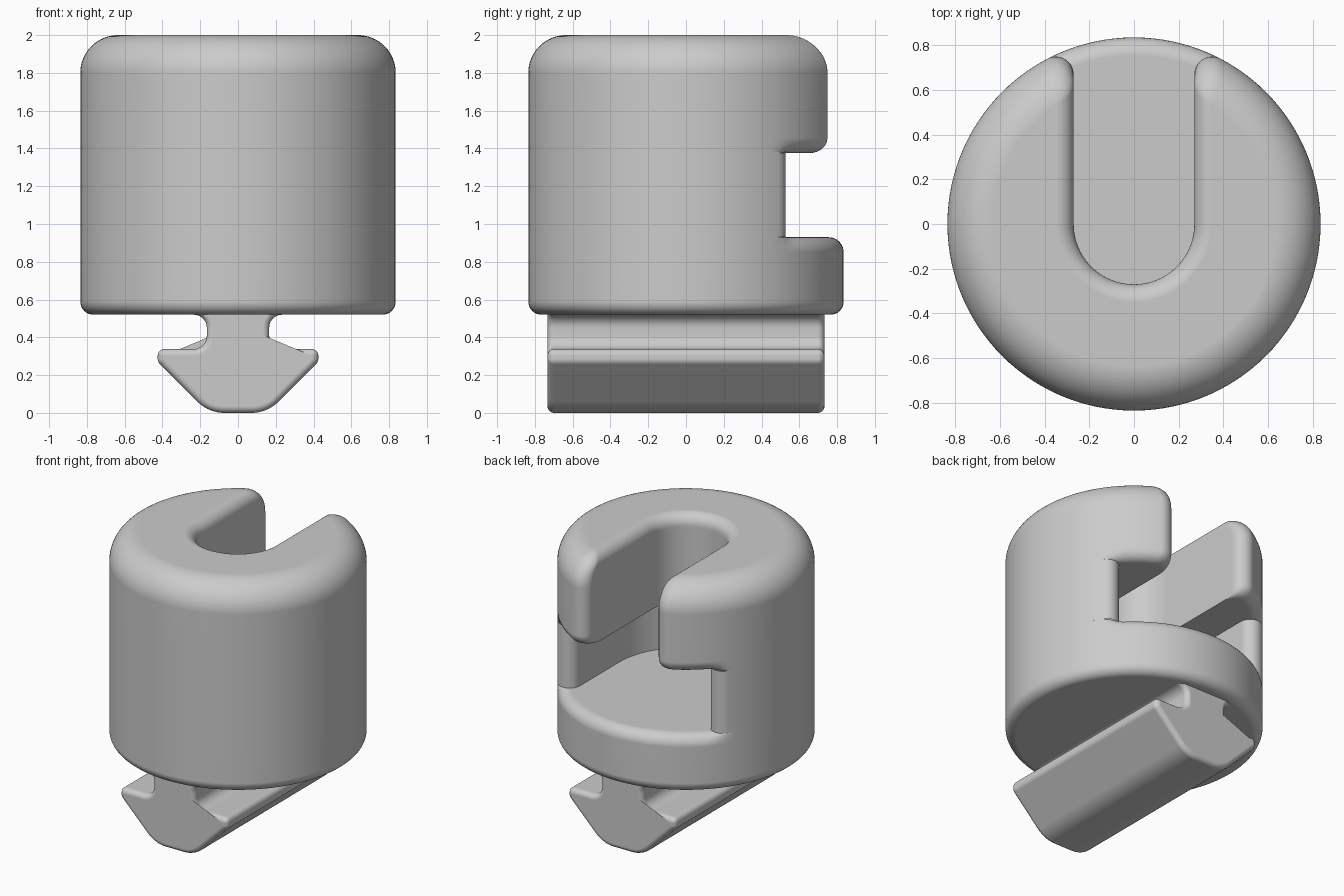
import bpy
import bmesh
from math import sin, cos, pi, sqrt, atan2, tan
from mathutils import Vector

cube = bpy.data.objects.get("Cube")
if cube:
    bpy.data.objects.remove(cube, do_unlink=True)

RADIUS, EDGE = 0.835, 0.08        # body radius, small edge rounding
BOTTOM, FLOOR, CEILING, TOP = 0.52, 0.93, 1.376, 2.0
WIDE, NARROW = 0.528, 0.27        # half widths of the two slots
STEPS = 8

grey = bpy.data.materials.new("light grey")
grey.use_nodes = True
grey.diffuse_color = (0.6, 0.6, 0.6, 1)
grey.node_tree.nodes["Principled BSDF"].inputs["Base Color"].default_value = (0.6, 0.6, 0.6, 1)


def loft(name, rings, caps=True):
    """Skin closed rings of equal length, with optional end caps."""
    bm = bmesh.new()
    rows = [[bm.verts.new(p) for p in ring] for ring in rings]
    n = len(rows[0])
    for a, b in zip(rows, rows[1:]):
        for i in range(n):
            j = (i + 1) % n
            bm.faces.new((a[i], a[j], b[j], b[i]))
    if caps:
        bm.faces.new(rows[0])
        bm.faces.new(rows[-1])
    bmesh.ops.recalc_face_normals(bm, faces=bm.faces)
    mesh = bpy.data.meshes.new(name)
    bm.to_mesh(mesh)
    bm.free()
    mesh.materials.append(grey)
    obj = bpy.data.objects.new(name, mesh)
    bpy.context.collection.objects.link(obj)
    bpy.ops.object.select_all(action='DESELECT')
    obj.select_set(True)
    bpy.context.view_layer.objects.active = obj
    bpy.ops.object.shade_smooth_by_angle(angle=0.6)
    mod = obj.modifiers.new("Flat caps", 'WEIGHTED_NORMAL')
    mod.keep_sharp = True


def mirrored(half):
    """Close a half outline that starts and ends on x = 0."""
    return half + [(-x, y) for x, y in reversed(half[1:-1])]


def arc(cx, cy, r, start, end, n):
    return [(cx + r * cos(start + (end - start) * i / n),
             cy + r * sin(start + (end - start) * i / n)) for i in range(n + 1)]


def slotted(r, w, flare=0):
    """Disc outline with a round-ended slot open to the back."""
    cx, corner = w + EDGE, EDGE - flare
    cy = sqrt((r - corner) ** 2 - cx ** 2)
    a = atan2(cy, cx)
    half = arc(0, 0, w + flare, -pi / 2, 0, 20)
    half += arc(cx, cy, corner, pi, a, 14)
    half += arc(0, 0, r, a, pi / 6, 10)[1:]
    half += arc(0, 0, r, pi / 6, -pi / 2, 40)[1:]
    return mirrored(half)


def disc(r):
    return arc(0, 0, r, 0, 2 * pi, 120)[:-1]


def at_height(outline, z):
    return [(x, y, z) for x, y in outline]


def blend_back(full, inset):
    """Use the inset outline only at the open back."""
    out = []
    for (x, y), (u, v) in zip(full, inset):
        t = min(1, max(0, (y - 0.51) / 0.07))
        out.append((x + (u - x) * t, y + (v - y) * t))
    return out


quarter = [pi / 2 * i / STEPS for i in range(STEPS + 1)]

# Base disc: rounded bottom edge, and rounded rim where the slot opens
rings = [at_height(disc(RADIUS - 0.07 * (1 - sin(q))), BOTTOM + 0.07 * (1 - cos(q)))
         for q in quarter]
rings += [at_height(blend_back(disc(RADIUS), disc(RADIUS - EDGE * (1 - cos(q)))),
                    FLOOR - EDGE + EDGE * sin(q)) for q in quarter]
loft("base_disc", rings)

# Wall around the wide slot
wall = slotted(RADIUS, WIDE)
loft("slot_wall", [at_height(wall, FLOOR), at_height(wall, CEILING)], caps=False)

# Upper collar: narrow slot, rounded overhang, large rounded top edge
rings = [at_height(blend_back(slotted(RADIUS, NARROW),
                              slotted(RADIUS - EDGE * (1 - sin(q)), NARROW)),
                   CEILING + EDGE - EDGE * cos(q)) for q in quarter]
for i in range(17):
    q = pi / 2 * i / 16
    z = TOP - 0.2 + 0.2 * sin(q)
    rise = max(0, z - (TOP - EDGE))
    flare = min(EDGE - sqrt(max(0, EDGE ** 2 - rise ** 2)), EDGE - 0.002)
    rings.append(at_height(slotted(RADIUS - 0.2 * (1 - cos(q)), NARROW, flare), z))
loft("upper_collar", rings)


def rounded(corners):
    """Round the corners (x, z, radius) of a polyline."""
    out = []
    for i, (x, z, r) in enumerate(corners):
        p = Vector((x, z))
        if r == 0:
            out.append(p)
            continue
        a = (Vector(corners[i - 1][:2]) - p).normalized()
        b = (Vector(corners[i + 1][:2]) - p).normalized()
        half = a.angle(b) / 2
        centre = p + (a + b).normalized() * (r / sin(half))
        s = p + a * (r / tan(half)) - centre
        e = p + b * (r / tan(half)) - centre
        sweep = s.angle(e)
        for k in range(STEPS + 1):
            t = k / STEPS
            out.append(centre + (s * sin((1 - t) * sweep) + e * sin(t * sweep)) / sin(sweep))
    return [tuple(p) for p in out]


def shrink(outline, d):
    """Offset a counter-clockwise outline inwards."""
    out = []
    n = len(outline)
    for i in range(n):
        p = Vector(outline[i])
        a = (p - Vector(outline[i - 1])).normalized()
        b = (Vector(outline[(i + 1) % n]) - p).normalized()
        na, nb = Vector((-a.y, a.x)), Vector((-b.y, b.x))
        m = (na + nb).normalized()
        out.append(tuple(p + m * (d / max(0.5, m.dot(na)))))
    return out


# Arrow-shaped foot rail running front to back, with softened ends
rail = mirrored(rounded([
    (0, 0, 0), (0.155, 0, 0.2), (0.425, 0.27, 0.04), (0.425, 0.338, 0.034),
    (0.165, 0.338, 0.07), (0.165, BOTTOM, 0.07), (0.25, BOTTOM, 0),
    (0.25, 0.57, 0), (0, 0.57, 0)]))
END, SOFT = 0.733, 0.035
rings = []
for side in (-1, 1):
    for q in quarter[::-side]:
        y = side * (END - SOFT + SOFT * cos(q))
        rings.append([(x, y, z) for x, z in shrink(rail, SOFT * (1 - sin(q)))])
loft("foot_rail", rings)
